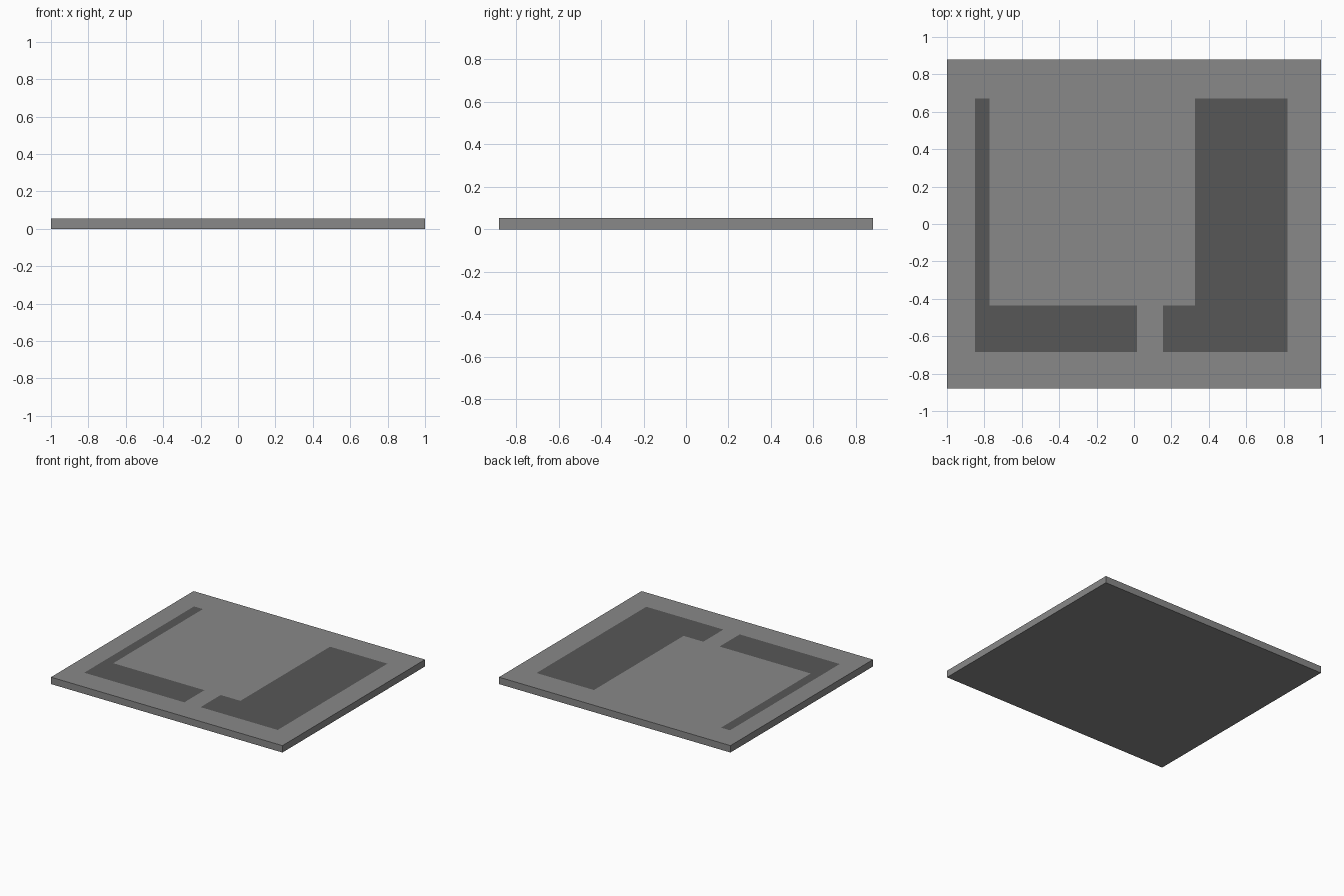
import bpy
import bmesh

if "Cube" in bpy.data.objects:
    bpy.data.objects.remove(bpy.data.objects["Cube"])

W, D, H = 1.0, 0.88, 0.054          # half width, half depth, height

# Flat dark areas on the top face: (x0, y0, x1, y1), two L shapes
DARK_RECTS = [
    (-0.85, -0.684, 0.015, -0.436),   # left foot
    (-0.85, -0.436, -0.773, 0.671),   # left upright
    (0.156, -0.684, 0.822, -0.436),   # right foot
    (0.326, -0.436, 0.822, 0.671),    # right upright
]


def grey(name, value):
    mat = bpy.data.materials.new(name)
    mat.diffuse_color = (value, value, value, 1)
    mat.use_nodes = True
    mat.node_tree.nodes["Principled BSDF"].inputs["Base Color"].default_value = mat.diffuse_color
    return mat


def is_dark(p):
    return any(x0 < p.x < x1 and y0 < p.y < y1 for x0, y0, x1, y1 in DARK_RECTS)


# Plate block
bm = bmesh.new()
bmesh.ops.create_cube(bm, size=1)
for v in bm.verts:
    v.co = (v.co.x * 2 * W, v.co.y * 2 * D, (v.co.z + 0.5) * H)

# Cut the plate along every border of the dark areas
xs = {r[i] for r in DARK_RECTS for i in (0, 2)}
ys = {r[i] for r in DARK_RECTS for i in (1, 3)}
cuts = [((x, 0, 0), (1, 0, 0)) for x in xs] + [((0, y, 0), (0, 1, 0)) for y in ys]
for co, no in cuts:
    geom = bm.verts[:] + bm.edges[:] + bm.faces[:]
    bmesh.ops.bisect_plane(bm, geom=geom, plane_co=co, plane_no=no)

# Mark the dark inlays, then merge faces that share a material
for f in bm.faces:
    if f.normal.z > 0.5 and is_dark(f.calc_center_median()):
        f.material_index = 1
bmesh.ops.dissolve_limit(bm, angle_limit=0.01, verts=bm.verts[:],
                         edges=bm.edges[:], delimit={'MATERIAL'})

mesh = bpy.data.meshes.new("base_plate")
bm.to_mesh(mesh)
bm.free()
mesh.materials.append(grey("mid_grey", 0.25))
mesh.materials.append(grey("dark_grey", 0.096))
plate = bpy.data.objects.new("base_plate", mesh)
bpy.context.collection.objects.link(plate)
